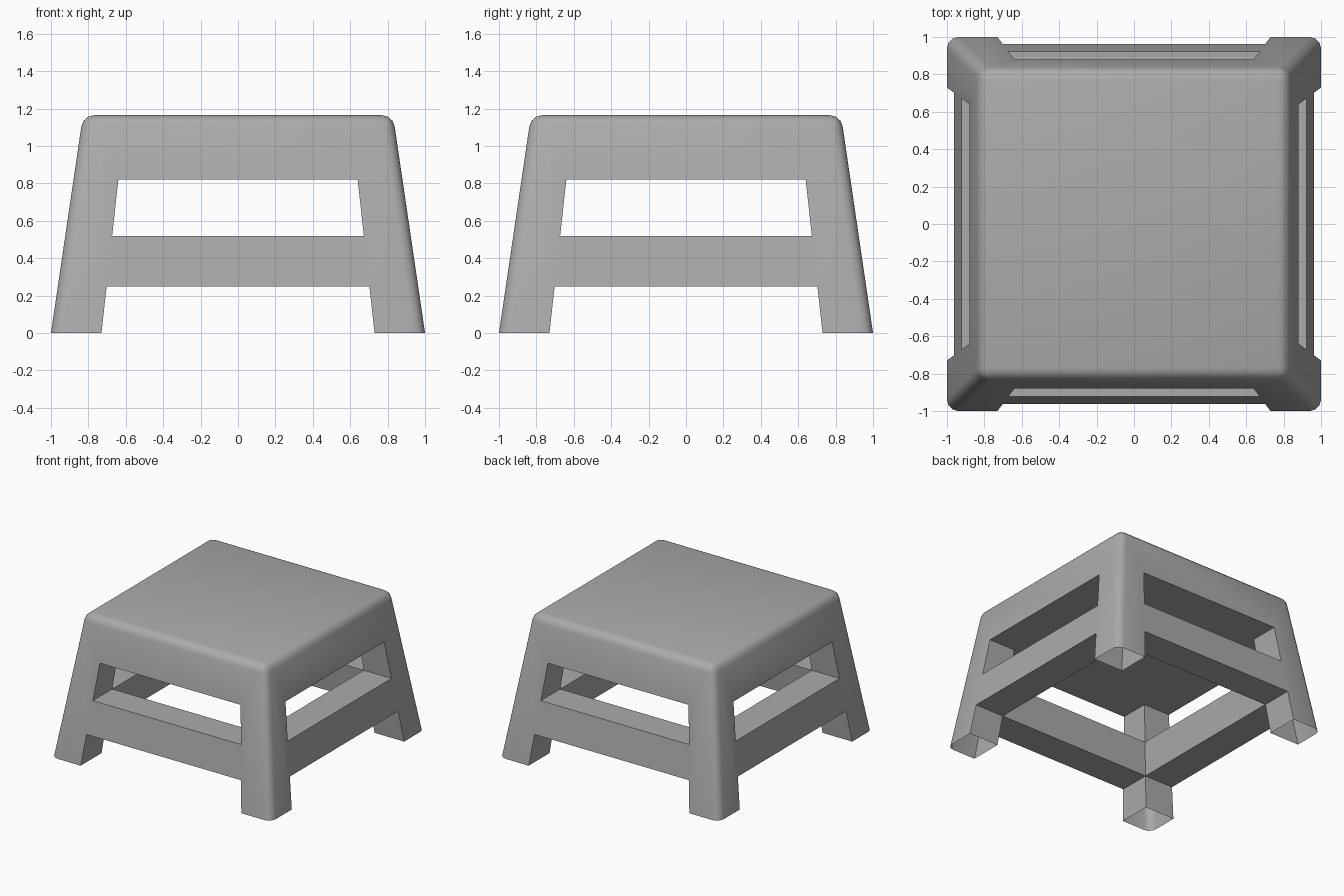
import bpy, bmesh

if "Cube" in bpy.data.objects:
    bpy.data.objects.remove(bpy.data.objects["Cube"])

HEIGHT = 1.165


def outer(z):
    """Half width of the tapered body at height z."""
    return 1.0 - 0.147 * z


def inner(z):
    """Half width of the inside of the legs at height z."""
    return 0.73 - 0.11 * z


def tapered_block(name, z0, z1, low, high):
    """Block whose (x, y) half sizes go from low at z0 to high at z1."""
    bm = bmesh.new()
    bmesh.ops.create_cube(bm, size=2)
    for v in bm.verts:
        hx, hy = high if v.co.z > 0 else low
        v.co = (v.co.x * hx, v.co.y * hy, z1 if v.co.z > 0 else z0)
    mesh = bpy.data.meshes.new(name)
    bm.to_mesh(mesh)
    bm.free()
    ob = bpy.data.objects.new(name, mesh)
    bpy.context.collection.objects.link(ob)
    return ob


def cut(target, cutter):
    cutter.hide_render = True
    mod = target.modifiers.new("cut", 'BOOLEAN')
    mod.operation = 'DIFFERENCE'
    mod.solver = 'EXACT'
    mod.object = cutter
    bpy.context.view_layer.objects.active = target
    bpy.ops.object.modifier_apply(modifier=mod.name)
    bpy.data.objects.remove(cutter)


# Tapered body with rounded top and corner edges
stool = tapered_block("step_stool", 0, HEIGHT, (1, 1), (outer(HEIGHT),) * 2)
bm = bmesh.new()
bm.from_mesh(stool.data)
edges = [e for e in bm.edges if max(v.co.z for v in e.verts) > 0.1]
bmesh.ops.bevel(bm, geom=edges, offset=0.06, offset_type='OFFSET',
                segments=3, profile=0.5, affect='EDGES', clamp_overlap=True)
bm.to_mesh(stool.data)
bm.free()

# Openings below and above the rails, through both directions
for z0, z1 in ((-0.1, 0.25), (0.52, 0.82)):
    a, b = inner(z0), inner(z1)
    cut(stool, tapered_block("opening_cutter", z0, z1, (a, 1.5), (b, 1.5)))
    cut(stool, tapered_block("opening_cutter", z0, z1, (1.5, a), (1.5, b)))

# Hollow centre between the rails
a, b = inner(0.2) - 0.001, inner(0.57) - 0.001
cut(stool, tapered_block("centre_cutter", 0.2, 0.57, (a, a), (b, b)))

# Hollow legs are open underneath
bm = bmesh.new()
bm.from_mesh(stool.data)
feet = [f for f in bm.faces if all(v.co.z < 0.001 for v in f.verts)]
bmesh.ops.delete(bm, geom=feet, context='FACES')
bm.to_mesh(stool.data)
bm.free()

# Mid-grey plastic
plastic = bpy.data.materials.new("grey_plastic")
plastic.diffuse_color = (0.41, 0.41, 0.41, 1)
plastic.use_nodes = True
plastic.node_tree.nodes["Principled BSDF"].inputs["Base Color"].default_value = plastic.diffuse_color
stool.data.materials.clear()
stool.data.materials.append(plastic)

# Smooth rounded edges, sharp cut edges
bpy.ops.object.select_all(action='DESELECT')
stool.select_set(True)
bpy.context.view_layer.objects.active = stool
bpy.ops.object.shade_smooth_by_angle(angle=0.6)
